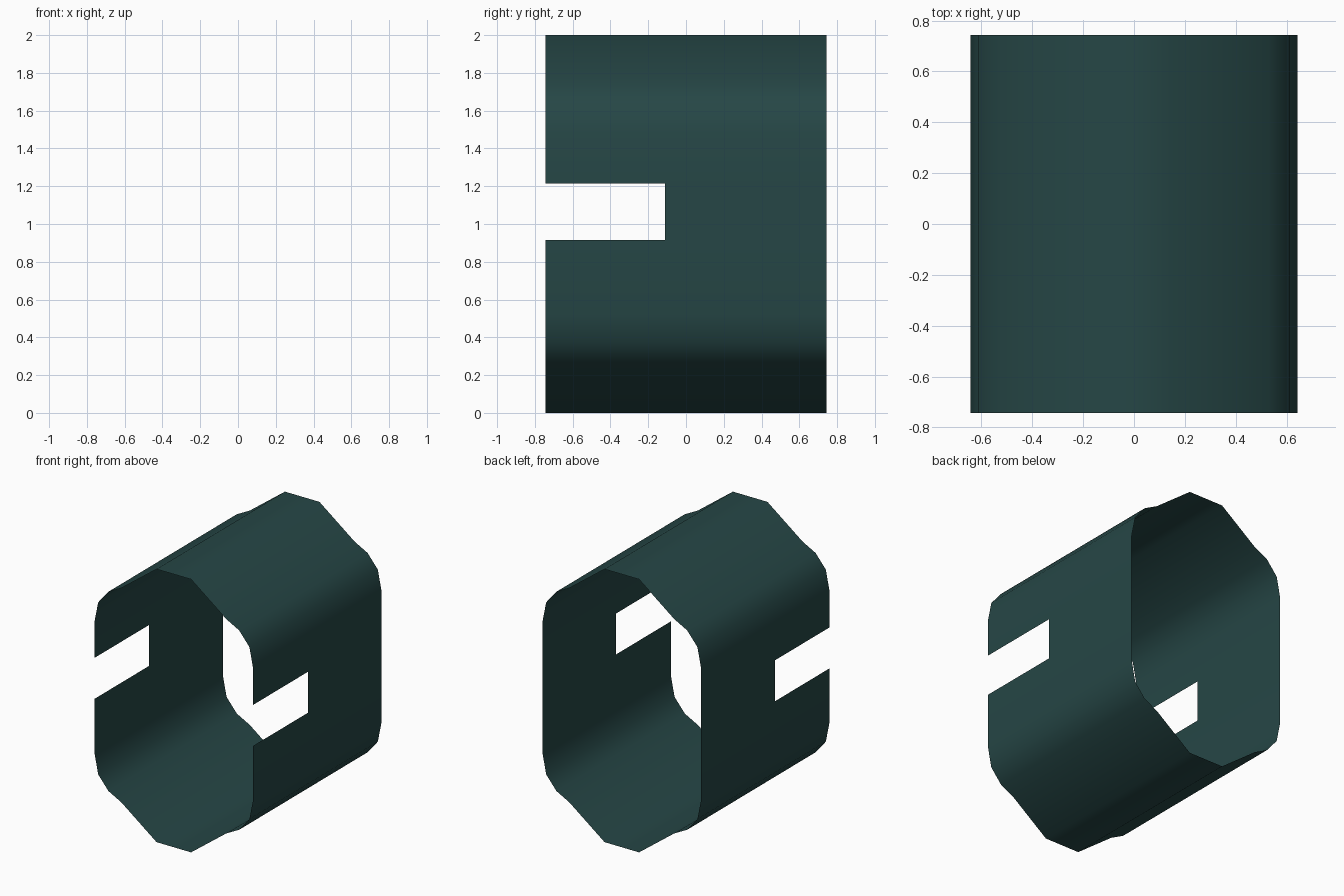
import bpy
import bmesh

cube = bpy.data.objects.get("Cube")
if cube:
    bpy.data.objects.remove(cube, do_unlink=True)

HEIGHT = 2.0
HALF_DEPTH = 0.743
SLOT_END = -0.11
SLOT_LOW, SLOT_HIGH = 0.915, 1.215

# Dark teal sheet material
teal = bpy.data.materials.new("dark_teal")
teal.use_nodes = True
colour = (0.019, 0.062, 0.061, 1.0)
teal.diffuse_color = colour
teal.node_tree.nodes["Principled BSDF"].inputs["Base Color"].default_value = colour

# Sleeve cross-section: one lower corner, mirrored up and then across
corner = [(0.14, 0.0), (0.425, 0.215), (0.53, 0.27), (0.613, 0.37), (0.643, 0.52)]
wall = [(0.643, SLOT_LOW), (0.643, SLOT_HIGH)]
right = corner + wall + [(x, HEIGHT - z) for x, z in reversed(corner)]
section = right + [(-x, z) for x, z in reversed(right)]

# Sweep the section from front to back, with a break where the slots end
bm = bmesh.new()
rings = [[bm.verts.new((x, y, z)) for x, z in section]
         for y in (-HALF_DEPTH, SLOT_END, HALF_DEPTH)]
for front, back in zip(rings, rings[1:]):
    for i in range(len(section)):
        j = (i + 1) % len(section)
        bm.faces.new((front[i], back[i], back[j], front[j]))

# Cut an open slot in the front half of each side wall
slots = []
for face in bm.faces:
    centre = face.calc_center_median()
    if centre.y < SLOT_END and SLOT_LOW < centre.z < SLOT_HIGH:
        slots.append(face)
bmesh.ops.delete(bm, geom=slots, context='FACES')

for face in bm.faces:
    face.smooth = True

mesh = bpy.data.meshes.new("slotted_sleeve")
bm.to_mesh(mesh)
bm.free()
mesh.materials.append(teal)
sleeve = bpy.data.objects.new("slotted_sleeve", mesh)
bpy.context.collection.objects.link(sleeve)
